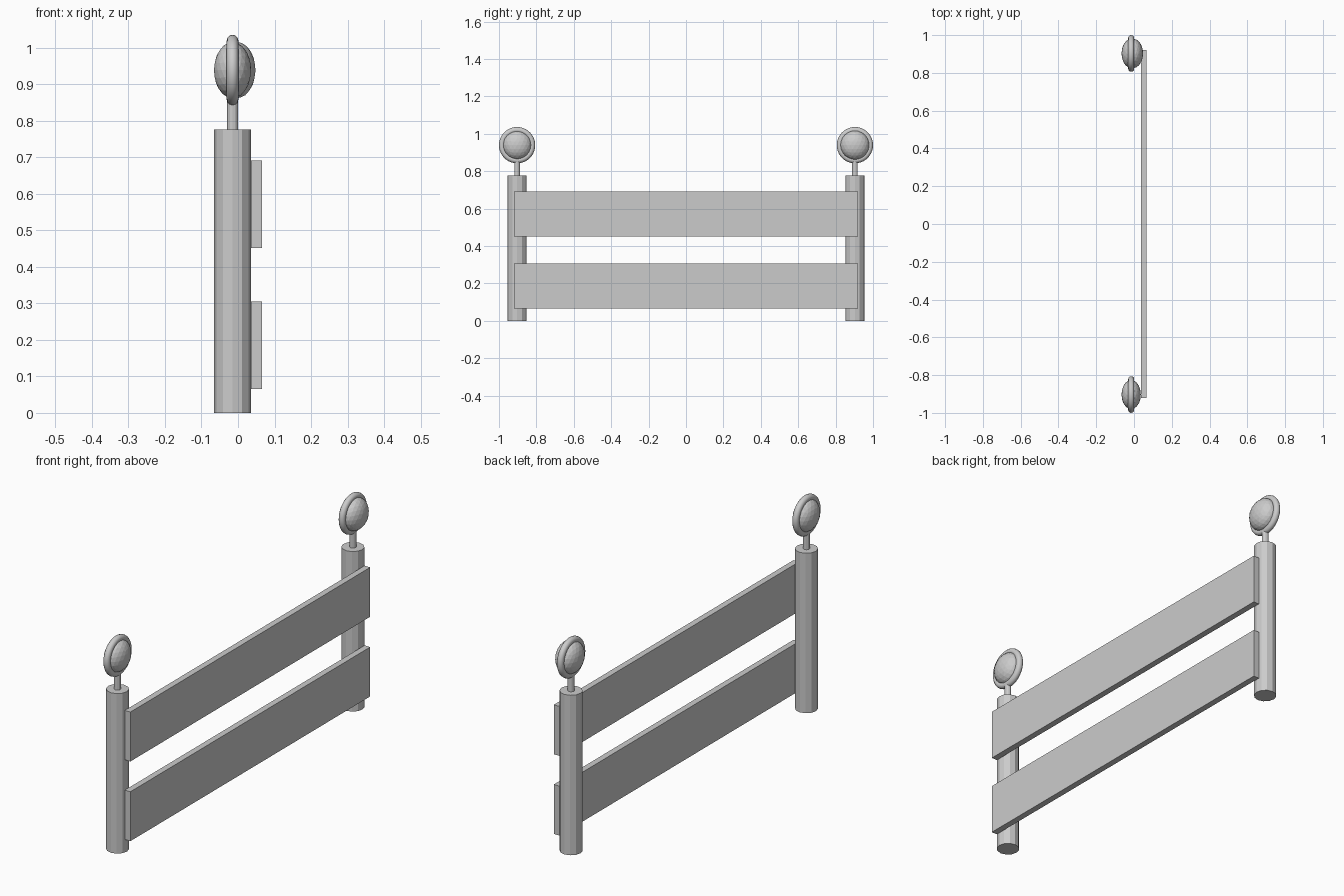
import bpy
import math

if "Cube" in bpy.data.objects:
    bpy.data.objects.remove(bpy.data.objects["Cube"], do_unlink=True)

grey = bpy.data.materials.new("light_grey")
grey.use_nodes = True
colour = (0.6, 0.6, 0.6, 1)
grey.diffuse_color = colour
grey.node_tree.nodes["Principled BSDF"].inputs["Base Color"].default_value = colour

POST_X = -0.015
LAMP_Z = 0.939


def finish(name, smooth=None):
    ob = bpy.context.object
    ob.name = name
    ob.data.materials.append(grey)
    bpy.ops.object.transform_apply(location=False, rotation=True, scale=True)
    if smooth:
        bpy.ops.object.shade_smooth_by_angle(angle=math.radians(smooth))
    return ob


def rod(name, y, radius, bottom, top, sides):
    bpy.ops.mesh.primitive_cylinder_add(
        vertices=sides, radius=radius, depth=top - bottom,
        location=(POST_X, y, (bottom + top) / 2))
    finish(name)


def lens(name, x, y):
    bpy.ops.mesh.primitive_ico_sphere_add(
        subdivisions=3, radius=1, location=(x, y, LAMP_Z))
    bpy.context.object.scale = (0.051, 0.077, 0.077)
    finish(name)


# Posts, each with a warning lamp on a thin stem
for end, y in (("front", -0.903), ("back", 0.903)):
    rod(end + "_post", y, 0.051, 0, 0.777, 12)
    rod(end + "_lamp_stem", y, 0.015, 0.777, 0.86, 12)
    bpy.ops.mesh.primitive_torus_add(
        major_radius=0.081, minor_radius=0.016, major_segments=40,
        minor_segments=12, location=(POST_X, y, LAMP_Z),
        rotation=(0, math.pi / 2, 0))
    finish(end + "_lamp_ring", 40)
    lens(end + "_lamp_lens", POST_X, y)

# Second lens set slightly outward in the back lamp
lens("back_lamp_outer_lens", POST_X + 0.012, 0.903)

# Two horizontal boards on the left side of the posts
for name, bottom, top in (("lower_board", 0.065, 0.305),
                          ("upper_board", 0.452, 0.692)):
    bpy.ops.mesh.primitive_cube_add(size=1, location=(0.051, 0, (bottom + top) / 2))
    bpy.context.object.scale = (0.03, 1.84, top - bottom)
    finish(name)
